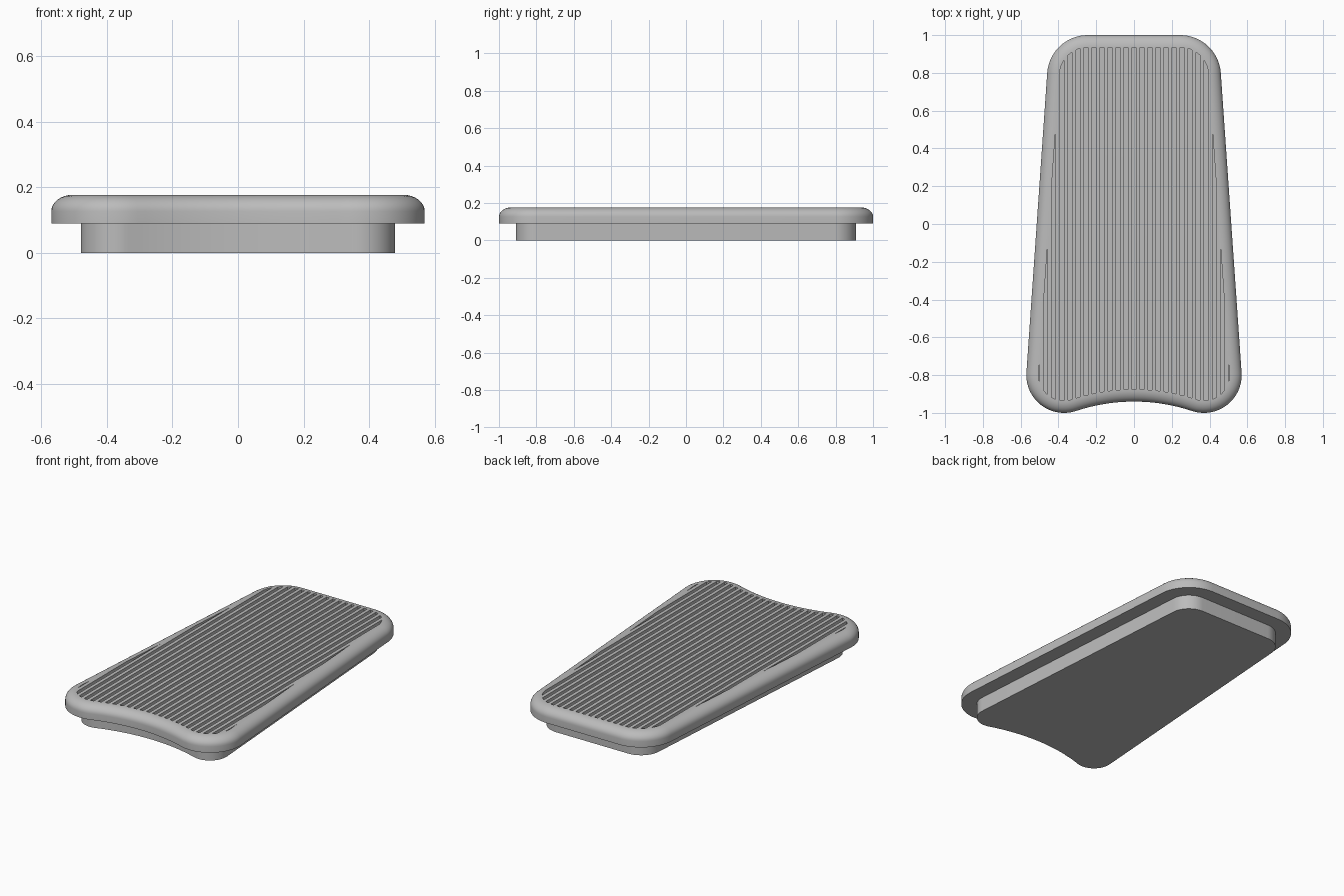
import bpy, bmesh
from math import sin, cos, pi, atan2, acos, hypot, radians

cube = bpy.data.objects.get("Cube")
if cube:
    bpy.data.objects.remove(cube, do_unlink=True)

GREY = (0.5, 0.5, 0.5, 1)
mat = bpy.data.materials.new("plain grey")
mat.use_nodes = True
mat.diffuse_color = GREY
mat.node_tree.nodes["Principled BSDF"].inputs["Base Color"].default_value = GREY

# Corner circles of the outline
FX, FY, FR = 0.37, -0.80, 0.20      # front corner
BX, BY, BR = 0.245, 0.785, 0.215    # back corner
NOTCH_Y, NOTCH_R = -1.911, 0.971    # concave front edge

PLATE_Z, TOP_Z = 0.09, 0.177
RIM_W, RIM_H = 0.065, 0.05
PITCH, DEPTH = 0.0425, 0.03


def arc(cx, cy, r, a, b, n):
    return [(cx + r * cos(a + (b - a) * i / n), cy + r * sin(a + (b - a) * i / n))
            for i in range(n + 1)]


def outline(inset):
    """Tapered outline, moved inwards by inset, counter-clockwise."""
    dx, dy = BX - FX, BY - FY
    side = atan2(dy, dx) - acos((FR - BR) / hypot(dx, dy))
    meet = atan2(NOTCH_Y - FY, -FX)
    half = arc(0, NOTCH_Y, NOTCH_R + inset, pi / 2, meet + pi, 12)[:-1]
    half += arc(FX, FY, FR - inset, meet, side, 20)
    half += arc(BX, BY, BR - inset, side, pi / 2, 16)
    return half + [(-x, y) for x, y in reversed(half[1:])]


def loft(bm, levels):
    """Closed body through (inset, z) levels; returns the top face."""
    rings = [[bm.verts.new((x, y, z)) for x, y in outline(d)] for d, z in levels]
    for low, high in zip(rings, rings[1:]):
        for i in range(len(low)):
            j = (i + 1) % len(low)
            bm.faces.new((low[i], low[j], high[j], high[i]))
    bm.faces.new(rings[0][::-1])
    return bm.faces.new(rings[-1])


def finish(bm, name):
    mesh = bpy.data.meshes.new(name)
    bm.normal_update()
    bm.to_mesh(mesh)
    bm.free()
    mesh.materials.append(mat)
    obj = bpy.data.objects.new(name, mesh)
    bpy.context.collection.objects.link(obj)
    bpy.ops.object.select_all(action='DESELECT')
    obj.select_set(True)
    bpy.context.view_layer.objects.active = obj
    bpy.ops.object.shade_smooth_by_angle(angle=radians(35))
    return obj


# Base block, running slightly into the plate
bm = bmesh.new()
loft(bm, [(0.09, 0), (0.09, PLATE_Z + 0.01)])
finish(bm, "base")

# Top plate with a rounded rim
bm = bmesh.new()
steps = 8
levels = [(0, PLATE_Z)]
for i in range(steps + 1):
    t = i / steps * pi / 2
    levels.append((RIM_W * (1 - cos(t)), TOP_Z - RIM_H * (1 - sin(t))))
loft(bm, levels)
bm.normal_update()


def top_faces():
    return [f for f in bm.faces if all(abs(v.co.z - TOP_Z) < 1e-5 for v in f.verts)]


# Split the flat top into strips, then sink every other strip as a groove
for k in range(-12, 13):
    for edge in (-0.25, 0.25):
        faces = top_faces()
        geom = faces + list({e for f in faces for e in f.edges}) \
            + list({v for f in faces for v in f.verts})
        bmesh.ops.bisect_plane(bm, geom=geom, dist=1e-6,
                               plane_co=((k + edge) * PITCH, 0, 0), plane_no=(1, 0, 0))


def in_groove(face):
    x = face.calc_center_bounds().x / PITCH
    return abs(x - round(x)) < 0.25


grooves = [f for f in top_faces() if in_groove(f)]
sunk = bmesh.ops.extrude_discrete_faces(bm, faces=grooves)["faces"]
for v in {v for f in sunk for v in f.verts}:
    v.co.z -= DEPTH
finish(bm, "grooved_plate")
